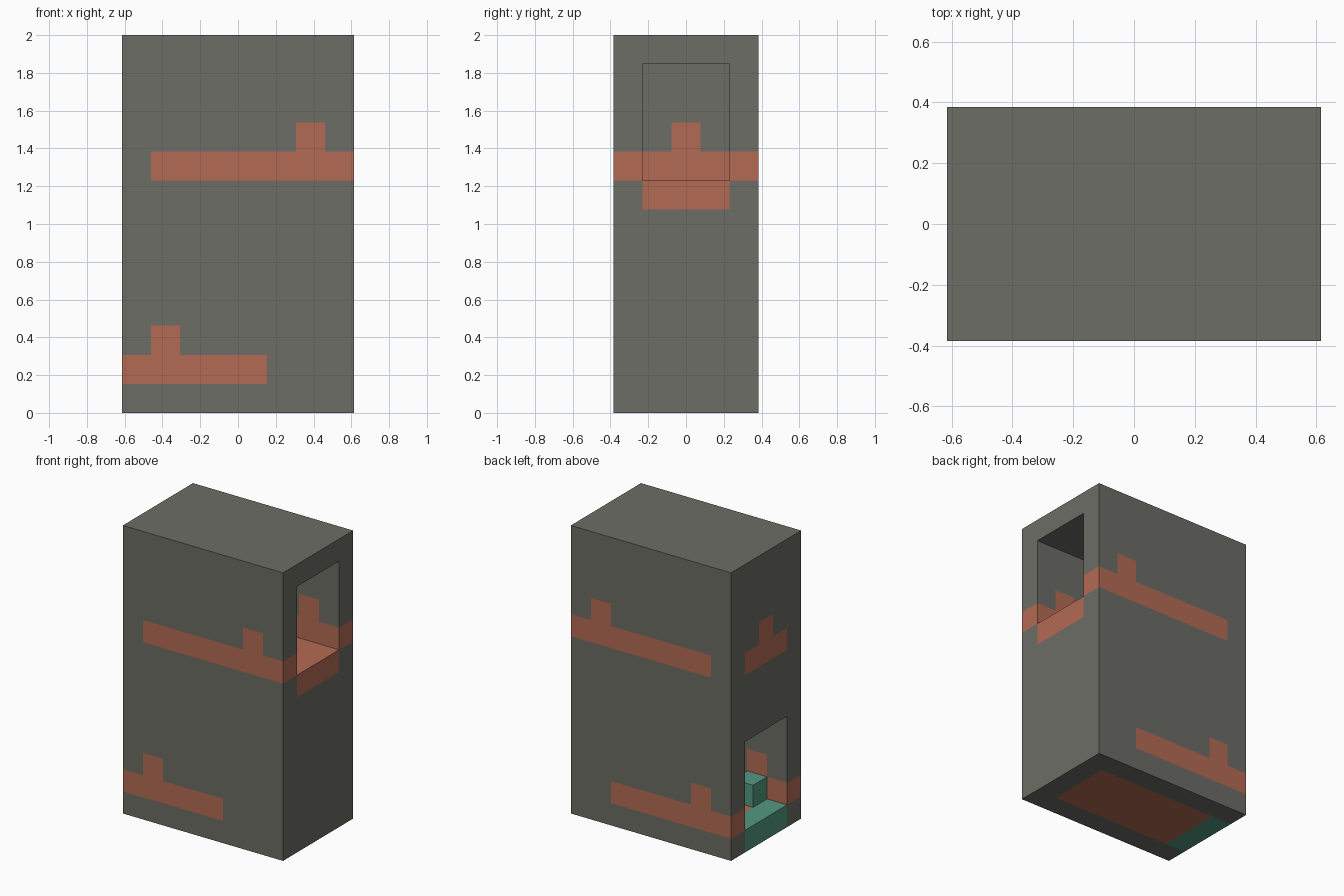
import bpy
import bmesh
import math
from mathutils import Vector

old = bpy.data.objects.get("Cube")
if old:
    bpy.data.objects.remove(old, do_unlink=True)

# The tower is laid out on a block grid
NX, NY, NZ = 8, 5, 13
SIZE = 2 / NZ
AXES = [Vector((1, 0, 0)), Vector((0, 1, 0)), Vector((0, 0, 1))]
blocks = {}


def fill(part, xs, ys, zs):
    """Fill a box of blocks with a part; None carves it away."""
    for x in range(*xs):
        for y in range(*ys):
            for z in range(*zs):
                blocks[x, y, z] = part


def material(name, colour):
    mat = bpy.data.materials.new(name)
    mat.use_nodes = True
    rgba = (*colour, 1)
    mat.diffuse_color = rgba
    bsdf = mat.node_tree.nodes["Principled BSDF"]
    bsdf.inputs["Base Color"].default_value = rgba
    bsdf.inputs["Roughness"].default_value = 0.9
    return mat


stone = material("grey stone", (0.150, 0.153, 0.130))
brick = material("terracotta", (0.456, 0.147, 0.087))
teal = material("sea green", (0.084, 0.314, 0.212))

inner_x, inner_y = (1, NX - 1), (1, NY - 1)

# Stone shell, hollow inside, with a doorway low on one end and high on the other
fill("stone_walls", (0, NX), (0, NY), (0, NZ))
fill(None, inner_x, inner_y, (1, NZ - 1))
fill(None, (0, 1), inner_y, (1, 5))
fill(None, (NX - 1, NX), inner_y, (8, NZ - 1))

# Floors and the entrance
fill("lower_floor", inner_x, inner_y, (0, 1))
fill("upper_floor", (1, NX), inner_y, (7, 8))
fill("entrance_sill", (0, 1), inner_y, (0, 1))
fill("entrance_step", (1, 2), (1, 2), (1, 2))

# Bands set through the front and back walls, each with one raised block
for side, wall, low_end in (("front", (0, 1), 5), ("back", (NY - 1, NY), 6)):
    fill(side + "_lower_band", (0, low_end), wall, (1, 2))
    fill(side + "_lower_band", (1, 2), wall, (2, 3))
    fill(side + "_upper_band", (1, NX), wall, (8, 9))
    fill(side + "_upper_band", (6, 7), wall, (9, 10))

# Band in the closed end of the upper room
fill("end_band", (0, 1), inner_y, (8, 9))
fill("end_band", (0, 1), (2, 3), (9, 10))


def build(part, mat):
    """Make one object from the exposed faces of a part's blocks."""
    bm = bmesh.new()
    for cell, owner in blocks.items():
        if owner != part:
            continue
        centre = Vector(cell) + Vector((0.5, 0.5, 0.5))
        for i, axis in enumerate(AXES):
            u, v = AXES[(i + 1) % 3] / 2, AXES[(i + 2) % 3] / 2
            for sign in (1, -1):
                near = tuple(int(c) for c in Vector(cell) + axis * sign)
                if blocks.get(near):
                    continue
                mid = centre + axis * sign / 2
                ring = [mid - u - v, mid + u - v, mid + u + v, mid - u + v]
                bm.faces.new([bm.verts.new(p) for p in ring[::sign]])
    bmesh.ops.remove_doubles(bm, verts=bm.verts, dist=0.01)
    for vert in bm.verts:
        vert.co = (vert.co - Vector((NX / 2, NY / 2, 0))) * SIZE
    mesh = bpy.data.meshes.new(part)
    bm.to_mesh(mesh)
    bm.free()
    mesh.materials.append(mat)
    obj = bpy.data.objects.new(part, mesh)
    bpy.context.collection.objects.link(obj)


for part in sorted({p for p in blocks.values() if p}):
    if part == "stone_walls":
        build(part, stone)
    elif part.startswith("entrance"):
        build(part, teal)
    else:
        build(part, brick)
